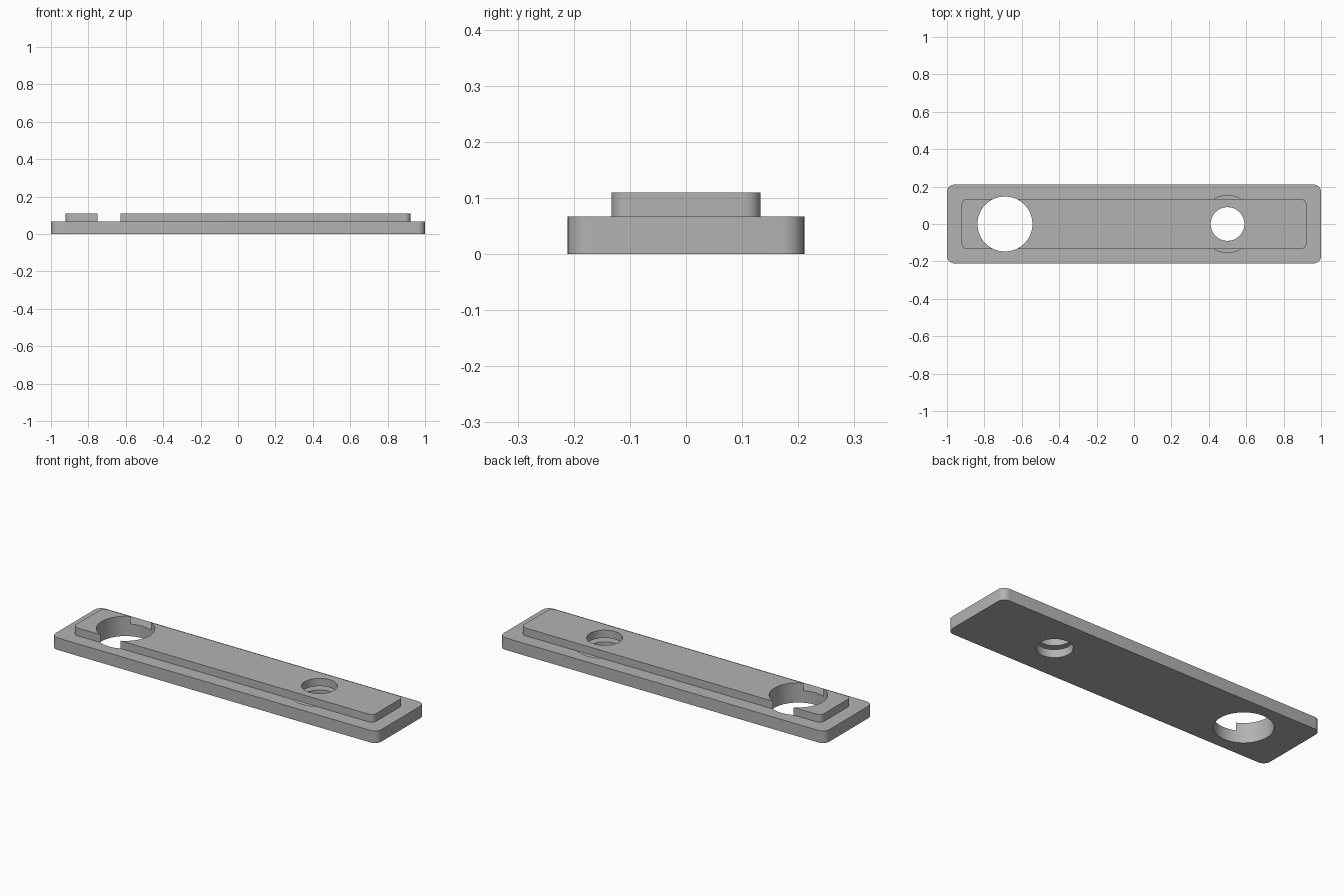
import bpy, bmesh, math

if "Cube" in bpy.data.objects:
    bpy.data.objects.remove(bpy.data.objects["Cube"], do_unlink=True)

BASE_TOP, TOP, RECESS_FLOOR = 0.067, 0.11, 0.045
BIG_X, SMALL_X = -0.69, 0.5

grey = bpy.data.materials.new("plain grey")
grey.use_nodes = True
grey.diffuse_color = (0.45, 0.45, 0.45, 1)
grey.node_tree.nodes["Principled BSDF"].inputs["Base Color"].default_value = grey.diffuse_color


def prism(name, points, z0, z1):
    """Extrude a closed outline from z0 up to z1."""
    bm = bmesh.new()
    bottom = bm.faces.new([bm.verts.new((x, y, z0)) for x, y in points])
    up = bmesh.ops.extrude_face_region(bm, geom=[bottom])["geom"]
    for v in up:
        if isinstance(v, bmesh.types.BMVert):
            v.co.z = z1
    bmesh.ops.recalc_face_normals(bm, faces=bm.faces)
    mesh = bpy.data.meshes.new(name)
    bm.to_mesh(mesh)
    bm.free()
    mesh.materials.append(grey)
    obj = bpy.data.objects.new(name, mesh)
    bpy.context.collection.objects.link(obj)
    return obj


def arc(cx, cy, r, start, sweep, steps):
    angles = [start + sweep * i / steps for i in range(steps + 1)]
    return [(cx + r * math.cos(a), cy + r * math.sin(a)) for a in angles]


def rounded_plate(name, hx, hy, r, z0, z1):
    points = []
    for k, (sx, sy) in enumerate([(1, 1), (-1, 1), (-1, -1), (1, -1)]):
        points += arc(sx * (hx - r), sy * (hy - r), r, k * math.pi / 2, math.pi / 2, 8)
    return prism(name, points, z0, z1)


def drill(obj, x, r, z0, z1):
    """Cut a round hole through obj, then discard the cutter."""
    cutter = prism("hole_cutter", arc(x, 0, r, 0, math.tau, 64)[:-1], z0, z1)
    cutter.hide_render = True
    mod = obj.modifiers.new("hole", "BOOLEAN")
    mod.operation, mod.solver, mod.object = "DIFFERENCE", "EXACT", cutter
    bpy.ops.object.select_all(action="DESELECT")
    bpy.context.view_layer.objects.active = obj
    obj.select_set(True)
    bpy.ops.object.modifier_apply(modifier=mod.name)
    bpy.data.objects.remove(cutter, do_unlink=True)


# Wide base and narrower raised strip, both pierced by the two holes
base = rounded_plate("base_plate", 1.0, 0.211, 0.04, 0, BASE_TOP)
strip = rounded_plate("raised_strip", 0.922, 0.133, 0.03, BASE_TOP, TOP)
for part in (base, strip):
    drill(part, BIG_X, 0.147, -0.1, 0.3)
    drill(part, SMALL_X, 0.09, -0.1, 0.3)

# Round pocket in the base, mostly hidden beneath the strip
drill(base, SMALL_X, 0.152, RECESS_FLOOR, 0.3)

for part in (base, strip):
    bpy.ops.object.select_all(action="DESELECT")
    bpy.context.view_layer.objects.active = part
    part.select_set(True)
    bpy.ops.object.shade_smooth_by_angle(angle=math.radians(30))
